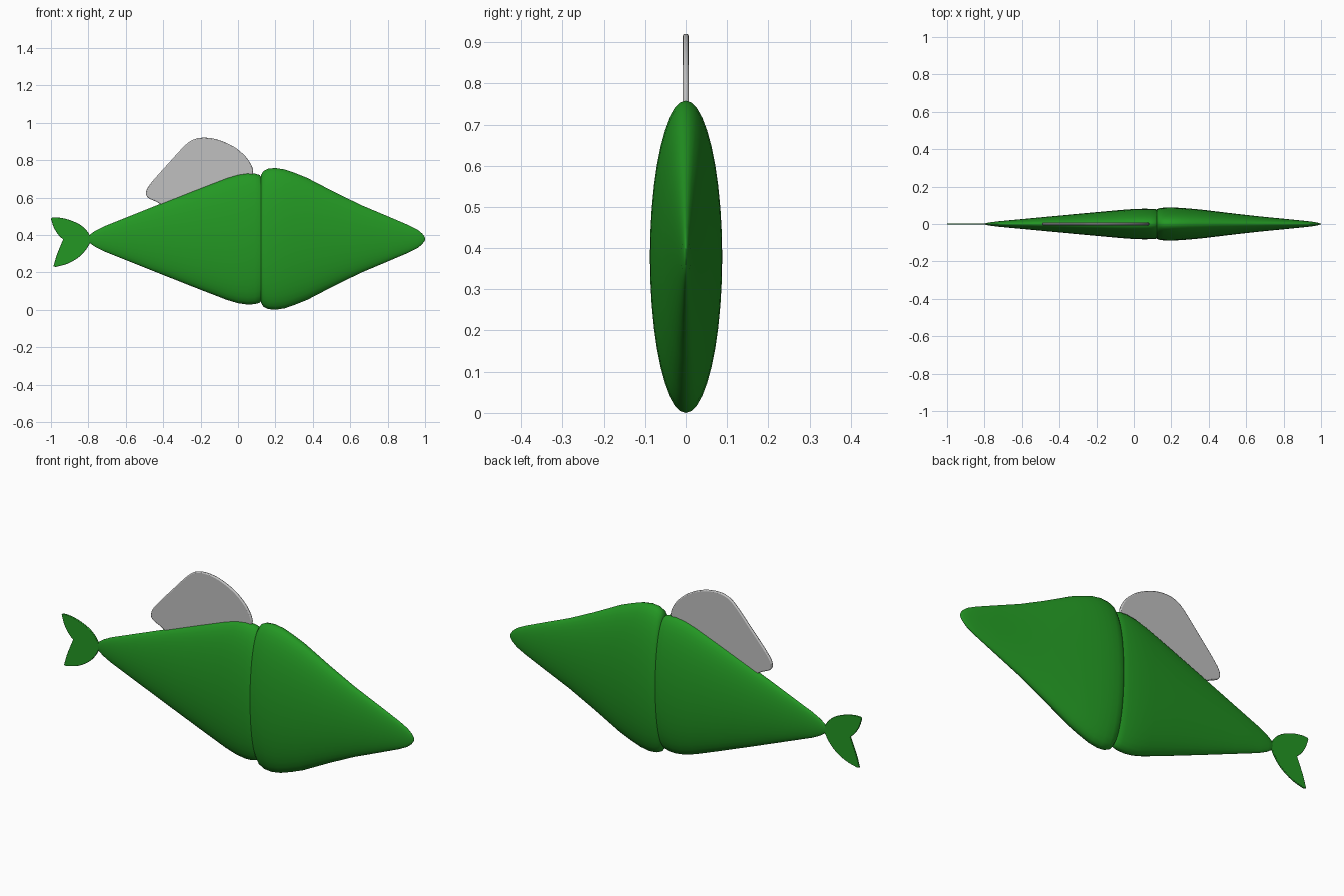
import bpy, bmesh, math
from mathutils import Vector

if "Cube" in bpy.data.objects:
    bpy.data.objects.remove(bpy.data.objects["Cube"])

MID_Z = 0.379      # height of the body axis
FLAT = 0.233       # width of the body relative to its height


def material(name, colour):
    m = bpy.data.materials.new(name)
    m.diffuse_color = (*colour, 1)
    m.use_nodes = True
    m.node_tree.nodes["Principled BSDF"].inputs["Base Color"].default_value = m.diffuse_color
    return m


green = material("leaf green", (0.017, 0.31, 0.017))
grey = material("light grey", (0.53, 0.53, 0.53))


def finish(name, bm, mat, angle=40):
    bmesh.ops.recalc_face_normals(bm, faces=bm.faces)
    me = bpy.data.meshes.new(name)
    bm.to_mesh(me)
    bm.free()
    me.materials.append(mat)
    me.shade_smooth()
    me.set_sharp_from_angle(angle=math.radians(angle))
    ob = bpy.data.objects.new(name, me)
    bpy.context.collection.objects.link(ob)
    return ob


def loft(name, profile, mat, sides=40):
    """Flattened elliptical rings along x; profile = (x, half height)."""
    bm = bmesh.new()
    rings = []
    for x, h in profile:
        ring = []
        for i in range(sides):
            a = math.tau * i / sides
            ring.append(bm.verts.new((x, FLAT * h * math.cos(a), MID_Z + h * math.sin(a))))
        rings.append(ring)
    for r, s in zip(rings, rings[1:]):
        for i in range(sides):
            j = (i + 1) % sides
            bm.faces.new((r[i], r[j], s[j], s[i]))
    bm.faces.new(rings[0])
    bm.faces.new(rings[-1])
    return finish(name, bm, mat, 60)


def smooth_path(pts, steps=4):
    """Catmull-Rom curve through an open list of 2D points."""
    p = [Vector(q) for q in pts]
    p = [p[0]] + p + [p[-1]]
    out = []
    for a, b, c, d in zip(p, p[1:], p[2:], p[3:]):
        for k in range(steps):
            t = k / steps
            out.append(0.5 * (2 * b + (c - a) * t + (2 * a - 5 * b + 4 * c - d) * t * t
                              + (3 * b - a - 3 * c + d) * t ** 3))
    return out + [p[-1]]


def plate(name, outline, half, bevel, mat):
    """Thin upright plate from an x-z outline, with softened rim."""
    bm = bmesh.new()
    f = bm.faces.new([bm.verts.new((x, -half, z)) for x, z in outline])
    ext = bmesh.ops.extrude_face_region(bm, geom=[f])
    bmesh.ops.translate(bm, vec=(0, 2 * half, 0),
                        verts=[v for v in ext["geom"] if isinstance(v, bmesh.types.BMVert)])
    ob = finish(name, bm, mat)
    mod = ob.modifiers.new("soft rim", 'BEVEL')
    mod.width = bevel
    mod.segments = 2
    mod.limit_method = 'ANGLE'
    mod.angle_limit = math.radians(60)
    return ob


# rear body, from tail root to the seam
loft("rear_body", [(-0.80, 0.008), (-0.79, 0.024), (-0.765, 0.042), (-0.72, 0.065),
                   (-0.57, 0.125), (-0.40, 0.193), (-0.20, 0.272), (-0.06, 0.326),
                   (0.0, 0.344), (0.05, 0.351), (0.09, 0.349), (0.115, 0.342),
                   (0.127, 0.328)], green)

# head, from the seam to the blunt nose
loft("head", [(0.120, 0.320), (0.124, 0.343), (0.136, 0.363), (0.16, 0.375),
              (0.20, 0.379), (0.25, 0.371), (0.30, 0.354), (0.37, 0.326),
              (0.52, 0.248), (0.66, 0.180), (0.80, 0.121), (0.91, 0.074),
              (0.96, 0.049), (0.985, 0.028), (0.997, 0.012), (1.0, 0.003)], green)

# back fin
plate("back_fin", smooth_path([
    (-0.38, 0.54), (-0.43, 0.574), (-0.482, 0.60), (-0.491, 0.632), (-0.465, 0.678),
    (-0.37, 0.785), (-0.28, 0.882), (-0.23, 0.913), (-0.17, 0.92), (-0.10, 0.907),
    (-0.02, 0.87), (0.04, 0.82), (0.073, 0.77), (0.081, 0.73), (0.06, 0.69)]),
    0.007, 0.005, grey)

# forked tail fin: upper and lower lobe
upper = smooth_path([(-0.785, 0.385), (-0.81, 0.425), (-0.85, 0.458), (-0.91, 0.483),
                     (-0.96, 0.493), (-0.995, 0.493)])
rear_upper = smooth_path([(-1.0, 0.486), (-0.985, 0.44), (-0.96, 0.40), (-0.935, 0.376)])
rear_lower = smooth_path([(-0.948, 0.345), (-0.97, 0.29), (-0.987, 0.232)])
lower = smooth_path([(-0.975, 0.229), (-0.91, 0.247), (-0.85, 0.282), (-0.81, 0.325),
                     (-0.785, 0.37)])
plate("tail_fin", upper + rear_upper + rear_lower + lower, 0.004, 0.002, green)
